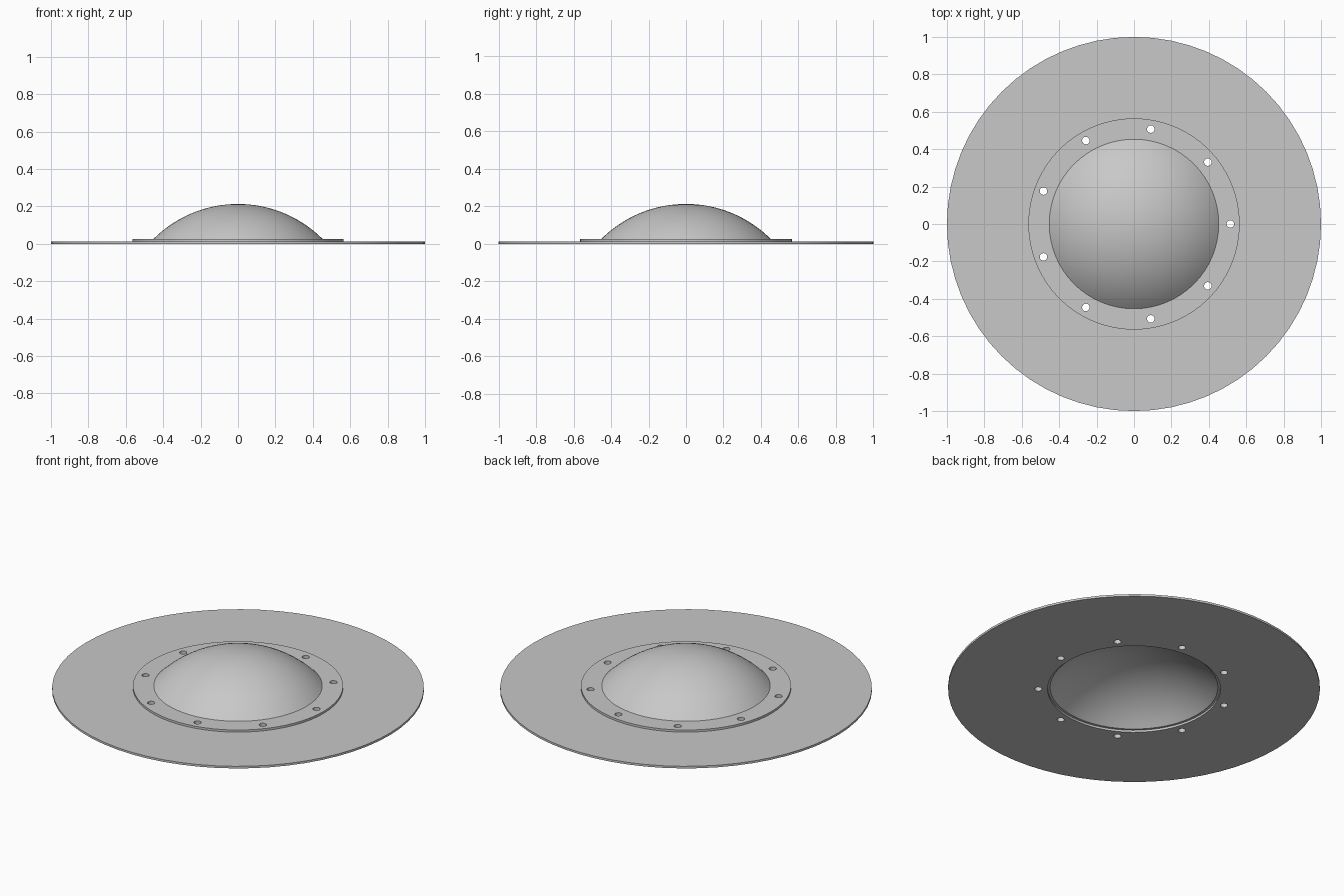
import bpy, bmesh, math
from mathutils import Matrix

if "Cube" in bpy.data.objects:
    bpy.data.objects.remove(bpy.data.objects["Cube"])

SEGMENTS = 64
grey = bpy.data.materials.new("light_grey")
grey.diffuse_color = (0.58, 0.58, 0.58, 1)
grey.use_nodes = True
grey.node_tree.nodes["Principled BSDF"].inputs["Base Color"].default_value = grey.diffuse_color


def finish(name, bm):
    bmesh.ops.remove_doubles(bm, verts=bm.verts, dist=1e-5)
    bmesh.ops.recalc_face_normals(bm, faces=bm.faces)
    mesh = bpy.data.meshes.new(name)
    bm.to_mesh(mesh)
    bm.free()
    mesh.materials.append(grey)
    obj = bpy.data.objects.new(name, mesh)
    bpy.context.collection.objects.link(obj)
    return obj


def lathe(name, profile, closed):
    """Revolve an (r, z) profile about the z axis."""
    bm = bmesh.new()
    verts = [bm.verts.new((r, 0, z)) for r, z in profile]
    pairs = list(zip(verts, verts[1:]))
    if closed:
        pairs.append((verts[-1], verts[0]))
    edges = [bm.edges.new(p) for p in pairs]
    bmesh.ops.spin(bm, geom=verts + edges, cent=(0, 0, 0), axis=(0, 0, 1),
                   angle=math.tau, steps=SEGMENTS, use_duplicate=False)
    return finish(name, bm)


def arc(radius, z_edge, centre=-0.427, steps=16):
    """Dome profile from its rim at z_edge up to the apex."""
    start = math.acos((z_edge - centre) / radius)
    return [(radius * math.sin(start * (1 - i / steps)),
             centre + radius * math.cos(start * (1 - i / steps)))
            for i in range(steps + 1)]


# Wide flat base plate with a central opening
plate = lathe("base_plate", [(0.465, 0), (1, 0), (1, 0.0125), (0.465, 0.0125)], True)

# Thin hollow dome with its raised mounting flange
outer = arc(0.64, 0.025)
inner = arc(0.63, 0.0125)
dome = lathe("flanged_dome",
             inner[::-1] + [(0.565, 0.0125), (0.565, 0.025)] + outer, False)

# Nine bolt holes through flange and plate
bm = bmesh.new()
for i in range(9):
    turn = Matrix.Rotation(math.tau * i / 9, 4, 'Z')
    bmesh.ops.create_cone(bm, cap_ends=True, segments=24, radius1=0.02, radius2=0.02,
                          depth=0.2, matrix=turn @ Matrix.Translation((0.515, 0, 0)))
cutter = finish("bolt_hole_cutter", bm)
cutter.hide_render = True

for obj in (plate, dome):
    mod = obj.modifiers.new("bolt_holes", 'BOOLEAN')
    mod.operation = 'DIFFERENCE'
    mod.solver = 'EXACT'
    mod.object = cutter
    bpy.ops.object.select_all(action='DESELECT')
    obj.select_set(True)
    bpy.context.view_layer.objects.active = obj
    bpy.ops.object.modifier_apply(modifier=mod.name)
    bpy.ops.object.shade_smooth_by_angle(angle=math.radians(30))

bpy.data.objects.remove(cutter)
